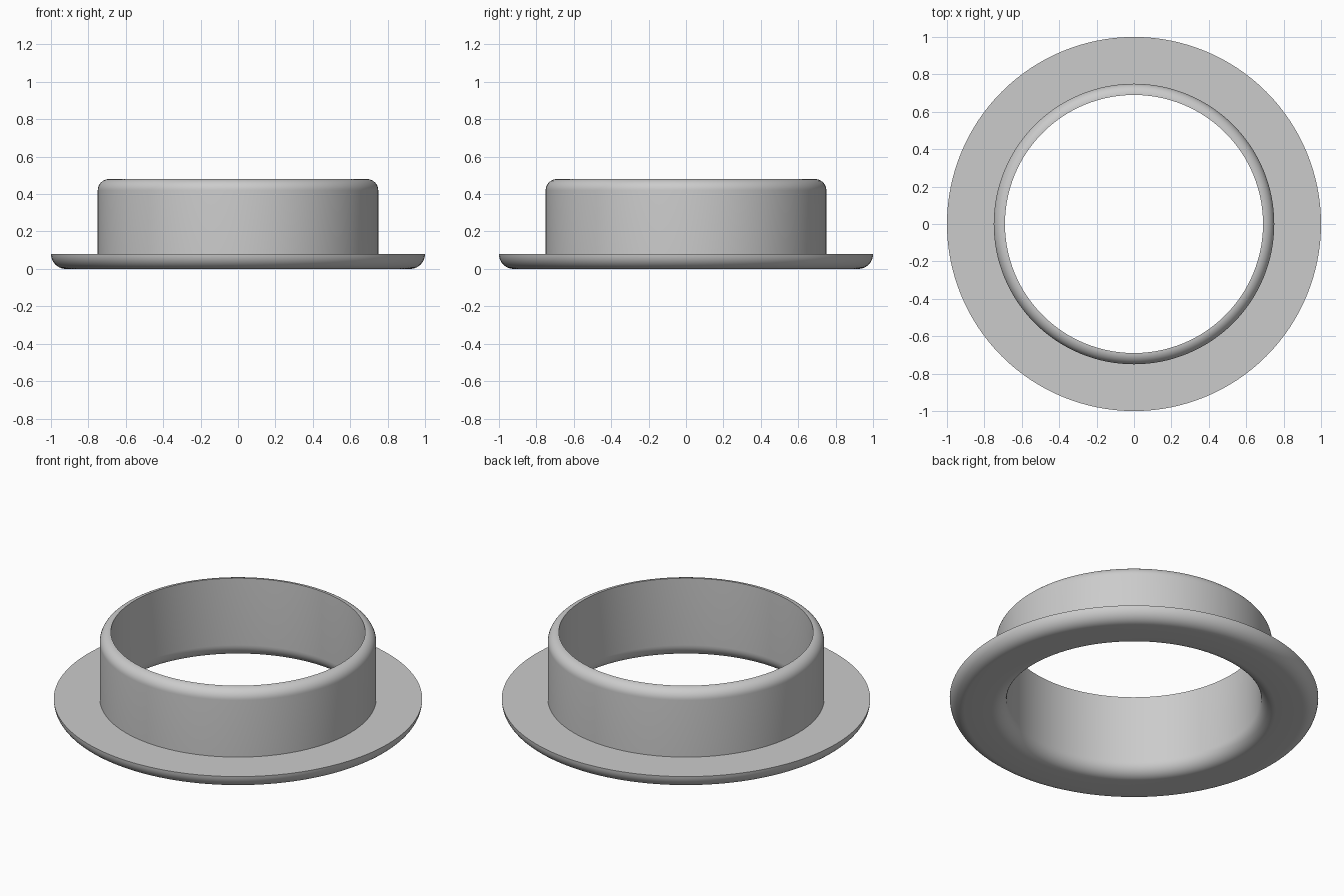
import bpy
import bmesh
import math
from mathutils import Vector

cube = bpy.data.objects.get("Cube")
if cube:
    bpy.data.objects.remove(cube, do_unlink=True)

SEGMENTS = 128
BORE, COLLAR, RIM = 0.69, 0.75, 1.0
FLANGE_TOP, HEIGHT = 0.08, 0.48

grey = bpy.data.materials.new("satin grey")
grey.use_nodes = True
color = (0.6, 0.6, 0.6, 1)
grey.diffuse_color = color
grey.node_tree.nodes["Principled BSDF"].inputs["Base Color"].default_value = color


def arc(cx, cz, radius, start, end, steps=10):
    """Points of a circular arc in the radius/height plane, angles in degrees."""
    angles = [math.radians(start + (end - start) * i / steps) for i in range(steps + 1)]
    return [(cx + radius * math.cos(a), cz + radius * math.sin(a)) for a in angles]


# Closed cross-section: collar lip, flange, rounded rim, flared bore mouth
lip = COLLAR - BORE
profile = arc(BORE, HEIGHT - lip, lip, 90, 0)
profile += [(COLLAR, FLANGE_TOP)]
profile += arc(RIM - FLANGE_TOP, FLANGE_TOP, FLANGE_TOP, 0, -90)
profile += arc(BORE + FLANGE_TOP, FLANGE_TOP, FLANGE_TOP, 270, 180)

# Revolve the section about the vertical axis
bm = bmesh.new()
verts = [bm.verts.new((r, 0, z)) for r, z in profile]
edges = [bm.edges.new((v, verts[(i + 1) % len(verts)])) for i, v in enumerate(verts)]
bmesh.ops.spin(bm, geom=verts + edges, cent=Vector(), axis=Vector((0, 0, 1)),
               angle=math.tau, steps=SEGMENTS, use_merge=True)
bmesh.ops.remove_doubles(bm, verts=bm.verts, dist=0.0001)
bmesh.ops.recalc_face_normals(bm, faces=bm.faces)

mesh = bpy.data.meshes.new("flanged_collar")
bm.to_mesh(mesh)
bm.free()
mesh.materials.append(grey)
collar = bpy.data.objects.new("flanged_collar", mesh)
bpy.context.collection.objects.link(collar)

# Smooth curves, crisp edges
bpy.ops.object.select_all(action="DESELECT")
collar.select_set(True)
bpy.context.view_layer.objects.active = collar
bpy.ops.object.shade_smooth_by_angle(angle=math.radians(30))
